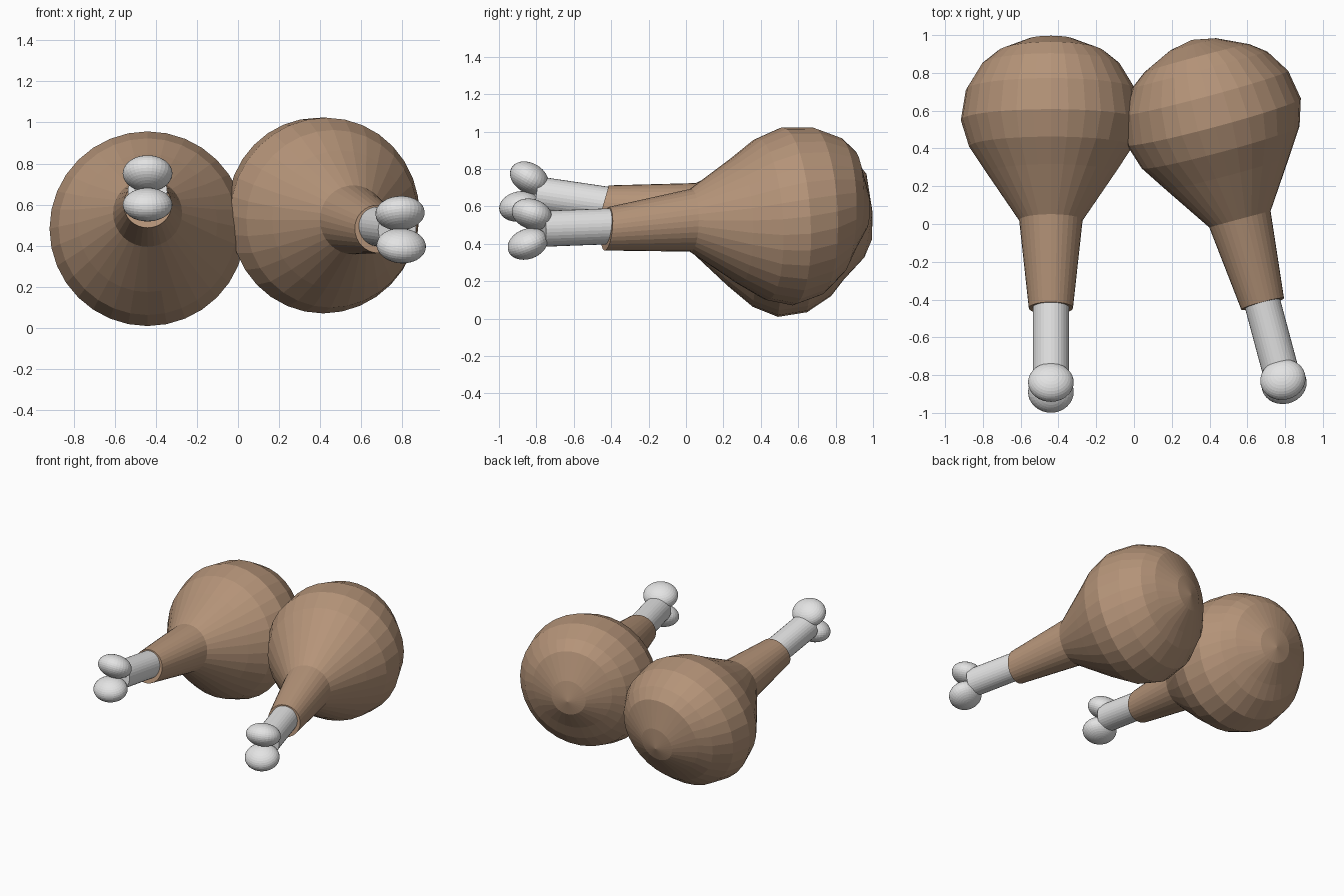
import bpy, bmesh, math
from mathutils import Matrix

if "Cube" in bpy.data.objects:
    bpy.data.objects.remove(bpy.data.objects["Cube"])

def material(name, rgb):
    m = bpy.data.materials.new(name)
    m.diffuse_color = (*rgb, 1)
    m.use_nodes = True
    m.node_tree.nodes["Principled BSDF"].inputs["Base Color"].default_value = m.diffuse_color
    return m

BROWN = material("roast brown", (0.46, 0.295, 0.19))
WHITE = material("bone white", (0.77, 0.77, 0.77))
X0 = -0.44  # axis of the left drumstick

def finish(bm, name, mat, matrix):
    bmesh.ops.recalc_face_normals(bm, faces=bm.faces[:])
    bm.transform(matrix)
    me = bpy.data.meshes.new(name)
    bm.to_mesh(me)
    bm.free()
    me.materials.append(mat)
    ob = bpy.data.objects.new(name, me)
    bpy.context.collection.objects.link(ob)

def loft(rings, sides, pole=None):
    """Skin round rings (y, z, radius, lean in degrees) running along y."""
    bm = bmesh.new()
    loops = []
    for y, z, r, lean in rings:
        t = math.radians(lean)
        loop = []
        for i in range(sides):
            a = 2 * math.pi * i / sides
            u = r * math.sin(a)
            loop.append(bm.verts.new((X0 + r * math.cos(a),
                                      y + u * math.sin(t), z + u * math.cos(t))))
        loops.append(loop)
    for a, b in zip(loops, loops[1:]):
        for i in range(sides):
            j = (i + 1) % sides
            bm.faces.new((a[i], a[j], b[j], b[i]))
    bm.faces.new(loops[0])
    if pole:
        p = bm.verts.new((X0, *pole))
        for i in range(sides):
            bm.faces.new((loops[-1][i], loops[-1][(i + 1) % sides], p))
    else:
        bm.faces.new(loops[-1])
    return bm

# slightly curved meat profile: y, z, radius, lean
MEAT = [(-0.445, 0.60, 0.117, 16), (0.02, 0.56, 0.168, 11), (0.27, 0.512, 0.34, 8),
        (0.41, 0.493, 0.433, 7), (0.55, 0.483, 0.477, 7), (0.71, 0.48, 0.45, 8),
        (0.84, 0.485, 0.37, 10), (0.905, 0.492, 0.288, 12), (0.975, 0.45, 0.125, 10)]
BONE = [(-0.38, 0.603, 0.096, 8.5), (-0.80, 0.665, 0.096, 8.5)]
# knuckles: y, z, pitch of the long axis
KNOBS = [(-0.838, 0.752, -30), (-0.89, 0.60, 12)]

def drumstick(side, matrix):
    finish(loft(MEAT, 32, (0.995, 0.425)), side + "_meat", BROWN, matrix)
    finish(loft(BONE, 32), side + "_bone", WHITE, matrix)
    for n, (y, z, pitch) in enumerate(KNOBS):
        bm = bmesh.new()
        bmesh.ops.create_uvsphere(bm, u_segments=32, v_segments=18, radius=1)
        bm.transform(Matrix.Translation((X0, y, z))
                     @ Matrix.Rotation(math.radians(pitch), 4, 'X')
                     @ Matrix.Diagonal((0.121, 0.11, 0.08, 1)))
        finish(bm, f"{side}_knuckle_{n + 1}", WHITE, matrix)

# left drumstick as drawn; right one is pitched and turned about its body centre
drumstick("left", Matrix.Identity(4))
drumstick("right", Matrix.Translation((0.435, 0.495, 0.535))
          @ Matrix.Rotation(math.radians(15), 4, 'Z')
          @ Matrix.Rotation(math.radians(10.5), 4, 'X')
          @ Matrix.Translation((-X0, -0.5, -0.48)))
